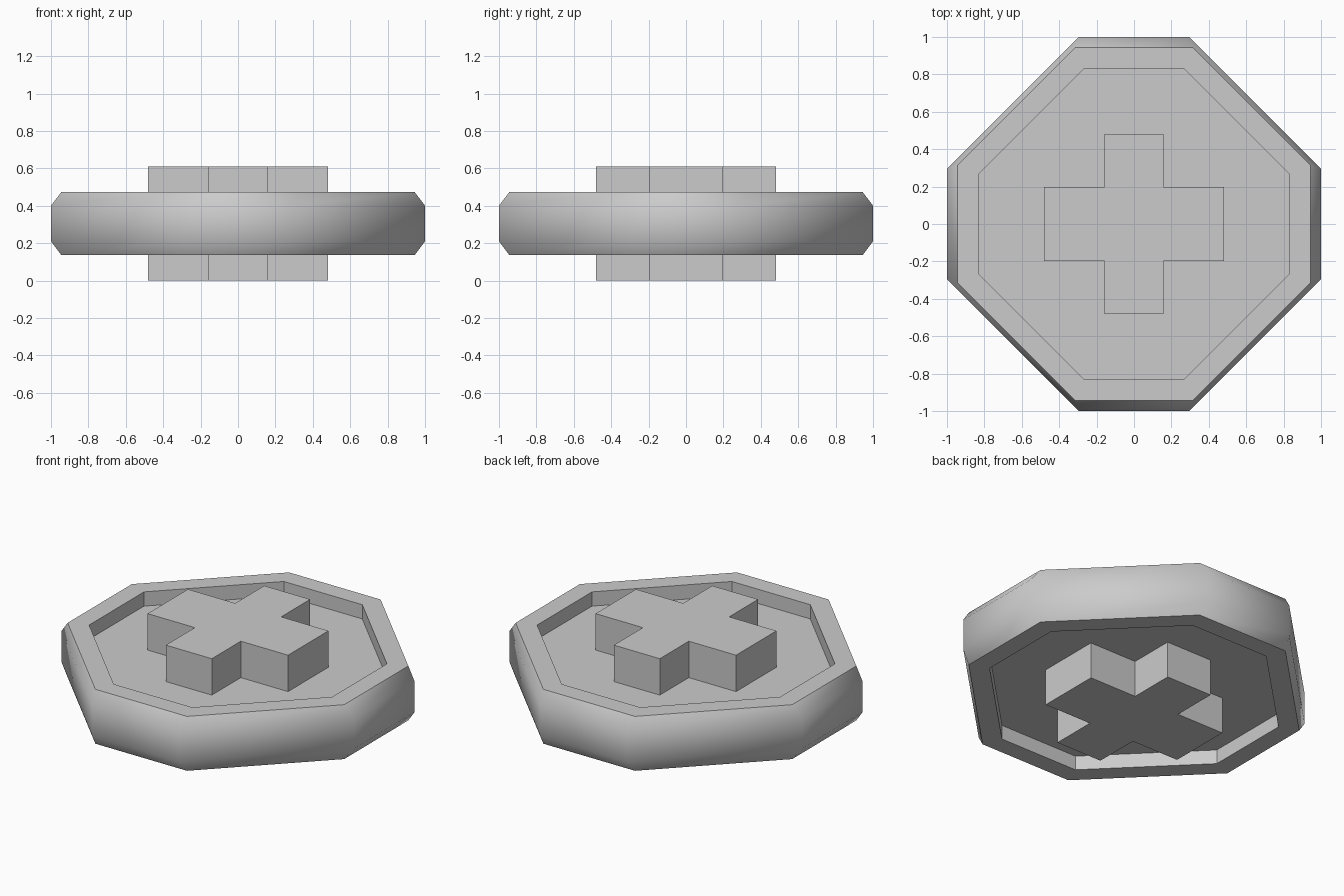
import bpy, bmesh

if "Cube" in bpy.data.objects:
    bpy.data.objects.remove(bpy.data.objects["Cube"])


def octagon(a, b):
    # a: half extent, b: half length of the axis-aligned sides
    return [(a, -b), (a, b), (b, a), (-b, a), (-a, b), (-a, -b), (-b, -a), (b, -a)]


def loft(name, sections, smooth_bands=()):
    # Skin a stack of (outline, z) sections and cap both ends
    bm = bmesh.new()
    loops = [[bm.verts.new((x, y, z)) for x, y in outline] for outline, z in sections]
    n = len(loops[0])
    for band, (lo, hi) in enumerate(zip(loops, loops[1:])):
        for i in range(n):
            j = (i + 1) % n
            face = bm.faces.new((lo[i], lo[j], hi[j], hi[i]))
            face.smooth = band in smooth_bands
    bm.faces.new(loops[0][::-1])
    bm.faces.new(loops[-1])
    bmesh.ops.recalc_face_normals(bm, faces=bm.faces)
    mesh = bpy.data.meshes.new(name)
    bm.to_mesh(mesh)
    bm.free()
    obj = bpy.data.objects.new(name, mesh)
    bpy.context.collection.objects.link(obj)
    return obj


# Octagonal disc: smooth chamfered outer band, raised rims, recessed floors
inner, rim, outer = octagon(0.83, 0.268), octagon(0.945, 0.313), octagon(1.0, 0.295)
loft("octagonal_disc", [
    (inner, 0.225), (inner, 0.137), (rim, 0.137), (outer, 0.21),
    (outer, 0.40), (rim, 0.473), (inner, 0.473), (inner, 0.385),
], smooth_bands=(2, 3, 4))

# Plus-shaped boss standing out of both faces
r, w, h = 0.48, 0.157, 0.197
quarter = [(r, h), (w, h), (w, r)]
cross = (quarter + [(-x, y) for x, y in reversed(quarter)]
         + [(-x, -y) for x, y in quarter] + [(x, -y) for x, y in reversed(quarter)])
loft("cross_boss", [(cross, 0.0), (cross, 0.61)])
